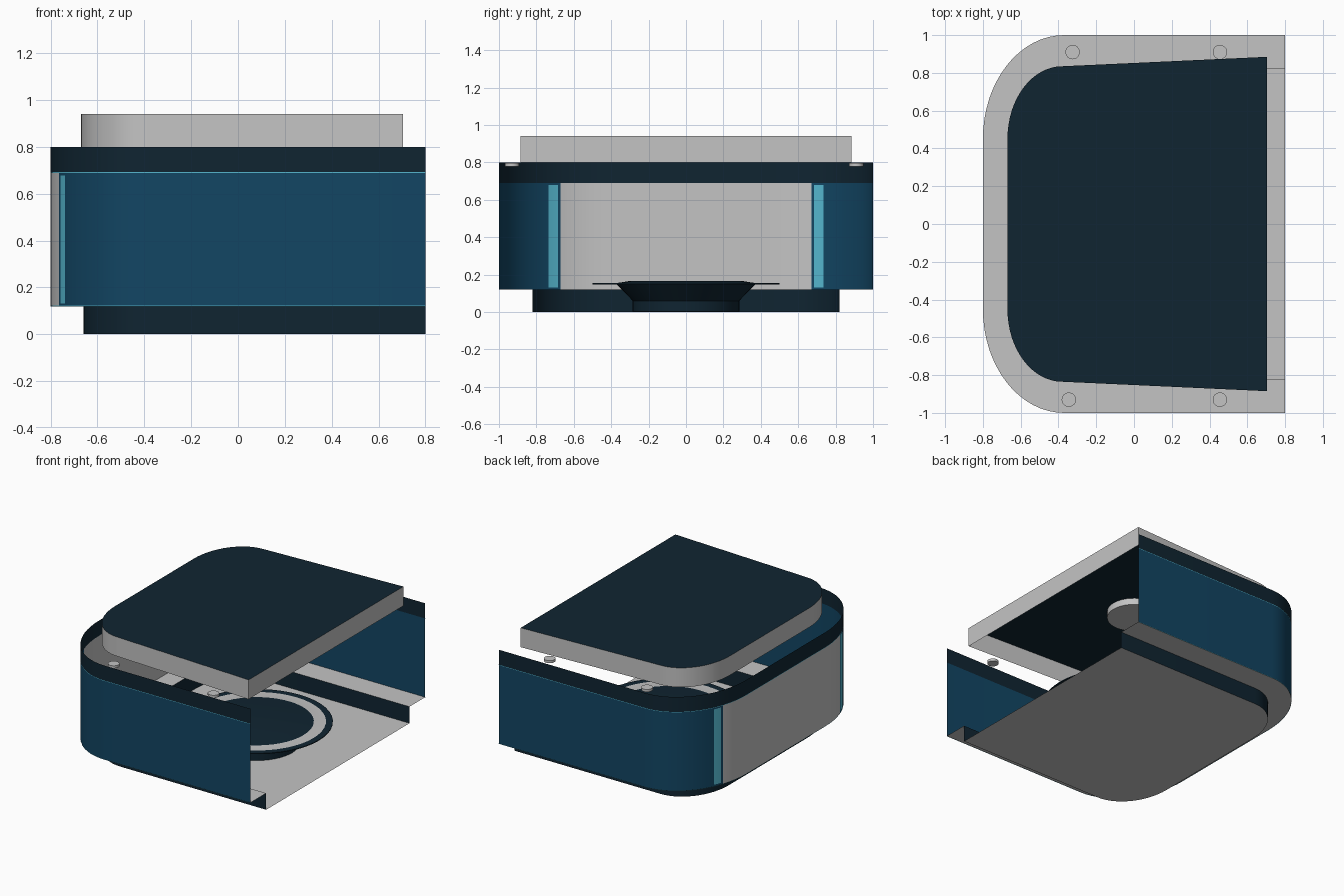
import bpy, bmesh, math

if "Cube" in bpy.data.objects:
    bpy.data.objects.remove(bpy.data.objects["Cube"])


def material(name, rgb):
    m = bpy.data.materials.new(name)
    m.diffuse_color = (*rgb, 1)
    m.use_nodes = True
    m.node_tree.nodes["Principled BSDF"].inputs["Base Color"].default_value = m.diffuse_color
    return m


GREY = material("light grey", (0.55, 0.55, 0.55))
BLUE = material("deep blue", (0.006, 0.060, 0.125))
NAVY = material("dark navy", (0.005, 0.018, 0.031))
TEAL = material("teal", (0.09, 0.47, 0.62))

# corner parameter steps, with extra cuts where the side strips begin and end
STEPS = sorted([i / 16 * math.pi / 2 for i in range(17)] +
               [math.asin(s) for s in (0.40, 0.427, 0.518)])


def u_path(x_back, x_open, y_corner, y_open, cx, cy):
    """U-shaped outline, rounded at -x and open at +x, from front to back."""
    half = [(cx - (cx - x_back) * math.cos(t), cy + (y_corner - cy) * math.sin(t))
            for t in STEPS]
    half.append((x_open, y_open))
    return [(x, -y) for x, y in reversed(half)] + half


def finish(name, bm, mats, angle=35):
    me = bpy.data.meshes.new(name)
    bm.to_mesh(me)
    bm.free()
    for m in mats:
        me.materials.append(m)
    ob = bpy.data.objects.new(name, me)
    bpy.context.collection.objects.link(ob)
    bpy.ops.object.select_all(action='DESELECT')
    ob.select_set(True)
    bpy.context.view_layer.objects.active = ob
    bpy.ops.object.shade_smooth_by_angle(angle=math.radians(angle))
    return ob


def loft(bm, rows, closed=False, mat=0):
    """Skin a list of equal-length point rows."""
    rings = [[bm.verts.new(p) for p in row] for row in rows]
    n = len(rings[0])
    for a, b in zip(rings, rings[1:]):
        for i in range(n if closed else n - 1):
            j = (i + 1) % n
            bm.faces.new((a[j], a[i], b[i], b[j])).material_index = mat
    return rings


def at(path, z):
    return [(x, y, z) for x, y in path]


outer = u_path(-0.80, 0.80, 1.0, 1.0, -0.37, 0.45)
base = u_path(-0.66, 0.80, 0.82, 0.82, -0.37, 0.45)
lid = u_path(-0.67, 0.705, 0.835, 0.885, -0.38, 0.45)

# main wall: grey back panel, teal corner strips, blue sides
bm = bmesh.new()
loft(bm, [at(outer, z) for z in (0.12, 0.132, 0.678, 0.69)])
for f in bm.faces:
    c = f.calc_center_median()
    y = abs(c.y)
    if c.x < -0.7 and y < 0.67:
        f.material_index = 1
    elif c.x < -0.7 and 0.685 < y < 0.735 and 0.132 < c.z < 0.678:
        f.material_index = 2
finish("outer_wall", bm, [BLUE, GREY, TEAL])

# dark upper rim band
bm = bmesh.new()
loft(bm, [at(outer, 0.69), at(outer, 0.80)])
finish("upper_rim", bm, [NAVY])

# thin teal trim lines along the wall's edges
for name, z in (("lower_trim", 0.119), ("middle_trim", 0.689)):
    bm = bmesh.new()
    trim = [(x * 1.001, y * 1.001) for x, y in outer]
    loft(bm, [at(trim, z), at(trim, z + 0.003)])
    finish(name, bm, [TEAL])

# ledge between wall and base
bm = bmesh.new()
loft(bm, [at(base, 0.12), at(outer, 0.12)])
finish("ledge", bm, [GREY])

# inset base with flat floor
bm = bmesh.new()
rings = loft(bm, [at(base, 0.0), at(base, 0.12)])
bm.faces.new(rings[0]).material_index = 1
finish("base_tray", bm, [NAVY, GREY])

# lid, hollow underneath
bm = bmesh.new()
rings = loft(bm, [at(lid, 0.80), at(lid, 0.94)], closed=True)
bm.faces.new(list(reversed(rings[1]))).material_index = 1
finish("lid", bm, [GREY, NAVY])


def turned(name, profile, x, y, mats, rule=None, n=48):
    """Lathe a (radius, z) profile, capped at both ends."""
    bm = bmesh.new()
    rows = [[(x + r * math.cos(-2 * math.pi * i / n), y + r * math.sin(-2 * math.pi * i / n), z)
             for i in range(n)] for r, z in profile]
    rings = loft(bm, rows, closed=True)
    bm.faces.new(rings[0])
    bm.faces.new(list(reversed(rings[-1])))
    if rule:
        for f in bm.faces:
            f.material_index = rule(f.calc_center_median())
    return finish(name, bm, mats)


# funnel pedestal with a flat flange: dark rim, grey ring, dark centre
PX = 0.15


def flange_rule(c):
    r = math.hypot(c.x - PX, c.y)
    return 1 if 0.38 < r < 0.45 and c.z > 0.152 else 0


turned("pedestal", [(0.285, 0.002), (0.285, 0.06), (0.37, 0.148), (0.50, 0.148), (0.50, 0.154),
                    (0.455, 0.154), (0.375, 0.154), (0.30, 0.166)],
       PX, 0, [NAVY, GREY], flange_rule)

# round boss under the lid
turned("lid_boss", [(0.18, 0.89), (0.18, 0.938)], 0, 0, [GREY])

# four small discs near the rim
for i, (x, y) in enumerate([(-0.325, 0.91), (0.455, 0.91), (-0.345, -0.93), (0.455, -0.93)]):
    turned(f"rim_disc_{i + 1}", [(0.038, 0.778), (0.038, 0.796)], x, y, [GREY], n=24)
